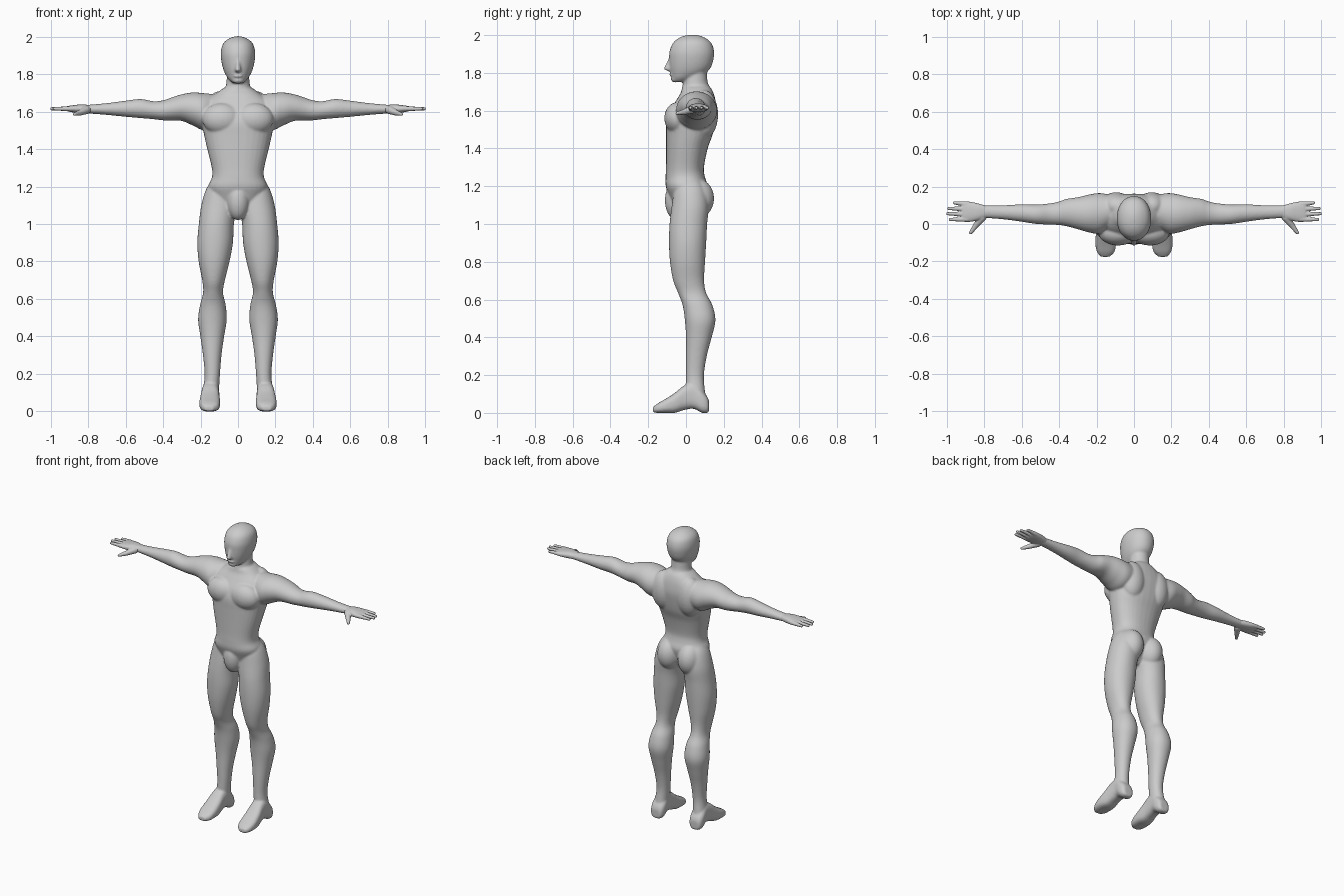
import bpy, bmesh, math
from mathutils import Matrix, Vector

SEG, SUB = 32, 5


def curve(rows):
    """Smooth Catmull-Rom run through the rows."""
    out = []
    for i in range(len(rows) - 1):
        p0, p1 = rows[max(i - 1, 0)], rows[i]
        p2, p3 = rows[i + 1], rows[min(i + 2, len(rows) - 1)]
        for k in range(SUB):
            t = k / SUB
            out.append([0.5 * (2 * b + (c - a) * t + (2 * a - 5 * b + 4 * c - d) * t * t
                               + (3 * b - a - 3 * c + d) * t ** 3)
                        for a, b, c, d in zip(p0, p1, p2, p3)])
    return out + [list(rows[-1])]


def loft(bm, axis, rows, n=2.0):
    """Rows are (position, a_low, a_high, b_low, b_high) across the axis."""
    rings = []
    for t, a0, a1, b0, b1 in curve(rows):
        ring = []
        for i in range(SEG):
            ang = 2 * math.pi * i / SEG
            c, s = math.cos(ang), math.sin(ang)
            a = (a0 + a1) / 2 + (a1 - a0) / 2 * math.copysign(abs(c) ** (2 / n), c)
            b = (b0 + b1) / 2 + (b1 - b0) / 2 * math.copysign(abs(s) ** (2 / n), s)
            ring.append(bm.verts.new({'x': (t, a, b), 'y': (a, t, b), 'z': (a, b, t)}[axis]))
        rings.append(ring)
    for r, q in zip(rings, rings[1:]):
        for i in range(SEG):
            j = (i + 1) % SEG
            bm.faces.new((r[i], r[j], q[j], q[i]))
    bm.faces.new(rings[0])
    bm.faces.new(rings[-1])


def column(bm, rows, n=2.0):
    """Symmetric loft up z from (z, half_width, front, back)."""
    loft(bm, 'z', [(z, -w, w, f, b) for z, w, f, b in rows], n)


def blob(bm, centre, radii):
    bmesh.ops.create_uvsphere(bm, u_segments=24, v_segments=16, radius=1,
                              matrix=Matrix.Translation(centre) @ Matrix.Diagonal((*radii, 1)))


def digit(bm, p, q, r0, r1, steps=14):
    p, q = Vector(p), Vector(q)
    for i in range(steps + 1):
        r = r0 + (r1 - r0) * i / steps
        blob(bm, p.lerp(q, i / steps), (r, r, r))


def mirror(bm):
    geom = bmesh.ops.duplicate(bm, geom=bm.verts[:] + bm.edges[:] + bm.faces[:])['geom']
    verts = [g for g in geom if isinstance(g, bmesh.types.BMVert)]
    bmesh.ops.scale(bm, vec=(-1, 1, 1), verts=verts)


def finish(name, bm, voxel, smooth):
    """Fuse the overlapping volumes into one smooth skin."""
    bmesh.ops.recalc_face_normals(bm, faces=bm.faces[:])
    me = bpy.data.meshes.new(name)
    bm.to_mesh(me)
    bm.free()
    ob = bpy.data.objects.new(name, me)
    bpy.context.collection.objects.link(ob)
    m = ob.modifiers.new("fuse", 'REMESH')
    m.mode, m.voxel_size, m.use_smooth_shade = 'VOXEL', voxel, True
    s = ob.modifiers.new("soften", 'SMOOTH')
    s.factor, s.iterations = 0.5, smooth


body = bmesh.new()
# leg
loft(body, 'z', [
    (0.06, .105, .188, .01, .112), (0.12, .101, .185, .0, .1), (0.2, .096, .178, .0, .095),
    (0.3, .088, .187, .0, .11), (0.4, .074, .201, .0, .136), (0.49, .06, .213, -.006, .156),
    (0.57, .066, .202, -.018, .14), (0.635, .08, .186, -.042, .107), (0.7, .07, .191, -.068, .096),
    (0.8, .045, .21, -.085, .101), (0.9, .027, .217, -.09, .107), (1.0, .022, .209, -.087, .112),
    (1.1, .008, .196, -.075, .12), (1.19, .03, .168, -.06, .1), (1.25, .05, .125, -.03, .06)], 2.1)
# foot
loft(body, 'y', [
    (-.175, .13, .178, .003, .03), (-.15, .105, .197, 0, .05), (-.11, .096, .206, 0, .073),
    (-.06, .096, .204, 0, .105), (-.01, .1, .196, .015, .145), (.04, .1, .192, .022, .16),
    (.085, .098, .195, 0, .12), (.113, .106, .187, 0, .085), (.122, .118, .172, .008, .06)], 2.8)
# arm
loft(body, 'x', [
    (.10, .0, .15, 1.52, 1.69), (.18, -.05, .165, 1.50, 1.698), (.24, -.045, .157, 1.525, 1.702),
    (.30, -.028, .143, 1.55, 1.692), (.36, -.012, .134, 1.552, 1.673), (.40, -.006, .12, 1.553, 1.66),
    (.45, -.003, .11, 1.559, 1.655), (.52, .0, .104, 1.565, 1.667), (.60, .012, .105, 1.572, 1.658),
    (.70, .025, .1, 1.582, 1.645), (.80, .032, .099, 1.59, 1.636), (.83, .03, .1, 1.595, 1.634)])
# chest muscle, shoulder blade, buttock
blob(body, (.085, -.045, 1.56), (.105, .07, .085))
blob(body, (.095, .095, 1.58), (.085, .075, .13))
blob(body, (.077, .06, 1.135), (.077, .089, .105))
mirror(body)
# torso
column(body, [
    (1.04, .03, -.06, .04), (1.09, .09, -.07, .08), (1.15, .14, -.09, .105), (1.2, .158, -.107, .115),
    (1.25, .139, -.108, .1), (1.3, .14, -.106, .095), (1.4, .164, -.105, .115), (1.47, .18, -.105, .14),
    (1.54, .192, -.104, .155), (1.6, .19, -.085, .162), (1.65, .175, -.055, .157),
    (1.69, .125, -.03, .147), (1.72, .085, -.02, .132), (1.74, .05, .0, .11)], 2.3)
# groin
blob(body, (0, -.048, 1.125), (.062, .064, .105))
# neck
column(body, [(1.64, .08, -.02, .15), (1.7, .075, -.024, .142), (1.74, .064, -.017, .118),
              (1.78, .06, -.01, .112), (1.83, .058, .0, .11)])
# head
column(body, [
    (1.752, .028, -.062, .0), (1.772, .05, -.076, .05), (1.80, .068, -.082, .105),
    (1.83, .08, -.087, .132), (1.87, .089, -.089, .145), (1.91, .092, -.088, .149),
    (1.95, .085, -.074, .139), (1.975, .069, -.052, .118), (1.993, .041, -.02, .085),
    (2.002, .012, .02, .05)], 2.1)
# nose, lips, chin
column(body, [(1.808, .01, -.088, -.06), (1.82, .017, -.117, -.06),
              (1.85, .012, -.104, -.06), (1.885, .007, -.09, -.06)])
blob(body, (0, -.078, 1.79), (.026, .012, .008))
blob(body, (0, -.058, 1.767), (.032, .022, .018))
finish("body", body, .006, 8)

hand = bmesh.new()
# palm
loft(hand, 'x', [
    (.78, .036, .095, 1.593, 1.633), (.83, .02, .109, 1.592, 1.638), (.87, .012, .118, 1.594, 1.635),
    (.905, .012, .121, 1.6, 1.63), (.918, .022, .11, 1.606, 1.626)], 2.4)
# fingers from index to little
for y0, y1, tip in ((.025, .024, .98), (.052, .055, .994), (.08, .083, .988), (.106, .113, .958)):
    digit(hand, (.89, y0, 1.615), (tip, y1, 1.615), .014, .009)
# thumb
digit(hand, (.81, .035, 1.608), (.845, -.01, 1.593), .022, .015)
digit(hand, (.845, -.01, 1.593), (.872, -.047, 1.586), .015, .009)
mirror(hand)
finish("hands", hand, .004, 3)
